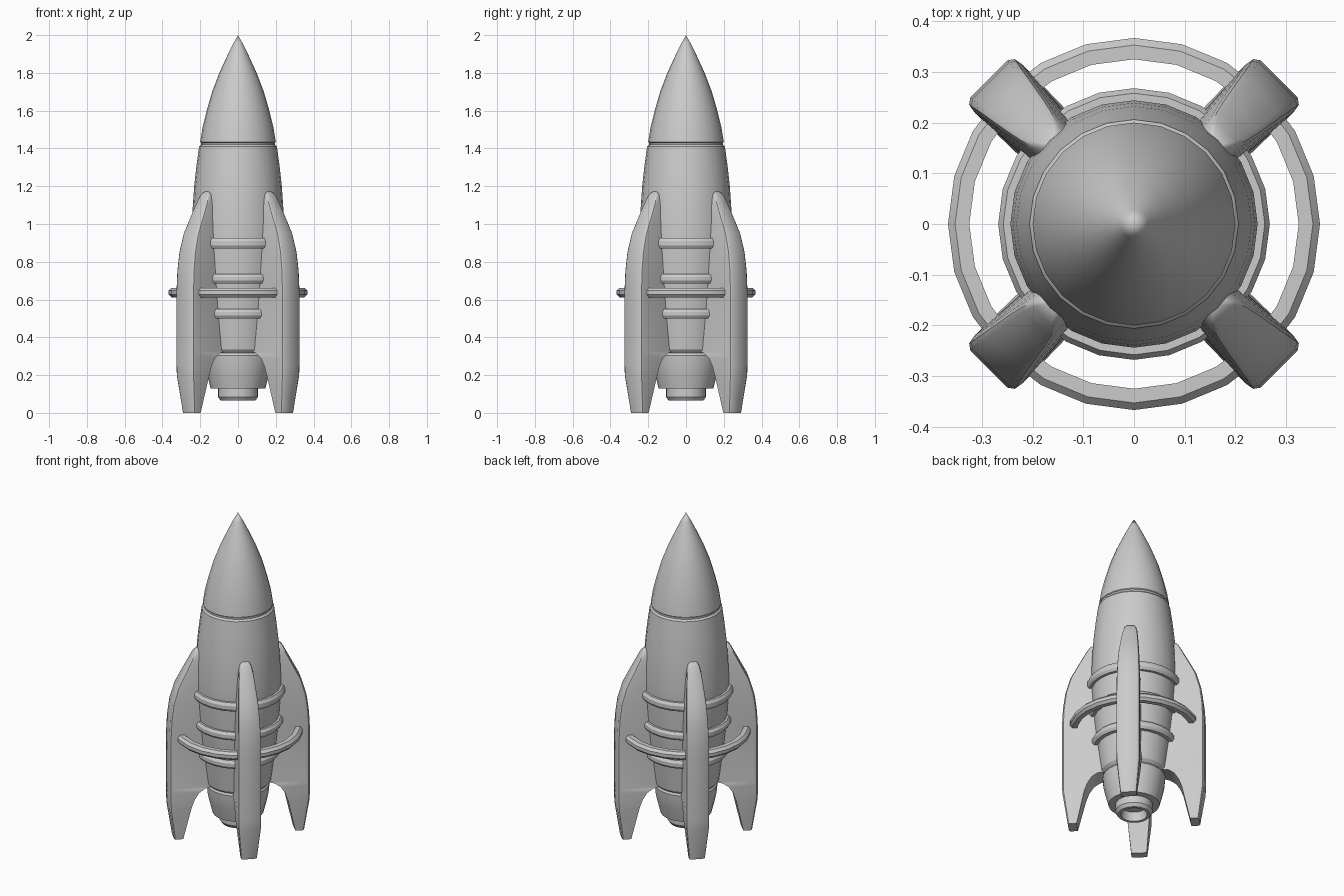
import bpy, bmesh, math
from mathutils import Matrix

SEGMENTS = 24

old = bpy.data.objects.get("Cube")
if old:
    bpy.data.objects.remove(old, do_unlink=True)

# Single flat colour
grey = bpy.data.materials.new("plain grey")
grey.use_nodes = True
colour = (0.6, 0.6, 0.6, 1)
grey.diffuse_color = colour
grey.node_tree.nodes["Principled BSDF"].inputs["Base Color"].default_value = colour


def finish(bm, name, angle=30):
    bmesh.ops.recalc_face_normals(bm, faces=bm.faces)
    mesh = bpy.data.meshes.new(name)
    bm.to_mesh(mesh)
    bm.free()
    mesh.materials.append(grey)
    obj = bpy.data.objects.new(name, mesh)
    bpy.context.collection.objects.link(obj)
    bpy.ops.object.select_all(action='DESELECT')
    obj.select_set(True)
    bpy.context.view_layer.objects.active = obj
    bpy.ops.object.shade_smooth_by_angle(angle=math.radians(angle))
    return obj


def lathe(name, profile, closed=False):
    """Turn a (radius, height) profile around the z axis."""
    bm = bmesh.new()
    verts = [bm.verts.new((r, 0, z)) for r, z in profile]
    edges = [bm.edges.new(pair) for pair in zip(verts, verts[1:])]
    if closed:
        edges.append(bm.edges.new((verts[-1], verts[0])))
    bmesh.ops.spin(bm, geom=verts + edges, cent=(0, 0, 0), axis=(0, 0, 1),
                   angle=math.tau, steps=SEGMENTS, use_duplicate=False)
    bmesh.ops.remove_doubles(bm, verts=bm.verts, dist=0.0005)
    return finish(bm, name)


def ring(name, inner, outer, z, height, chamfer):
    """Band with both outer corners chamfered."""
    h = height / 2
    flat = outer - chamfer
    lathe(name, [(inner, z + h), (flat, z + h), (outer, z + h * 0.4),
                 (outer, z - h * 0.4), (flat, z - h), (inner, z - h)], closed=True)


# Nose cone
lathe("nose_cone", [(0, 2), (0.028, 1.95), (0.055, 1.895), (0.1, 1.797), (0.137, 1.7),
                    (0.166, 1.6), (0.188, 1.51), (0.2, 1.435), (0.19, 1.427), (0, 1.427)])

# Hull, with a narrow neck under the nose and a tucked-in base
lathe("hull", [(0, 1.43), (0.196, 1.43), (0.196, 1.42), (0.206, 1.41), (0.221, 1.3),
               (0.232, 1.2), (0.239, 1.1), (0.244, 1), (0.244, 0.9), (0.231, 0.7),
               (0.213, 0.53), (0.188, 0.335), (0.17, 0.315), (0, 0.315)])

# Engine bell and hollow exhaust
lathe("engine_bell", [(0, 0.32), (0.17, 0.32), (0.179, 0.305), (0.174, 0.25),
                      (0.163, 0.2), (0.145, 0.13), (0.1, 0.13)])
lathe("exhaust", [(0.1, 0.14), (0.106, 0.13), (0.106, 0.085), (0.092, 0.065),
                  (0.075, 0.065), (0.068, 0.12), (0, 0.12)])

# Hull bands and the wide hoop through the fins
ring("upper_band", 0.22, 0.268, 0.898, 0.054, 0.01)
ring("middle_band", 0.21, 0.256, 0.71, 0.05, 0.01)
ring("lower_band", 0.19, 0.241, 0.525, 0.05, 0.01)
ring("fin_hoop", 0.325, 0.367, 0.637, 0.05, 0.014)

# Fin sections: height, inner reach, outer reach, half thickness
FIN = [(0, 0.323, 0.374, 0.046), (0.2, 0.278, 0.404, 0.066), (0.25, 0.26, 0.405, 0.067),
       (0.29, 0.235, 0.405, 0.067), (0.315, 0.2, 0.405, 0.067), (0.325, 0.15, 0.405, 0.067),
       (0.65, 0.15, 0.405, 0.067), (0.75, 0.15, 0.4, 0.066), (0.85, 0.15, 0.387, 0.063),
       (0.95, 0.15, 0.358, 0.058), (1.05, 0.15, 0.307, 0.049), (1.11, 0.15, 0.276, 0.042),
       (1.15, 0.15, 0.256, 0.033), (1.165, 0.15, 0.244, 0.023), (1.172, 0.15, 0.232, 0.012)]


def fin(name, degrees):
    """Loft the fin sections, then turn the fin to its place."""
    bm = bmesh.new()
    loops = []
    for z, inner, outer, t in FIN:
        # slightly thinner at the root, bevelled on the outer edge
        root = t * (0.8 if inner < 0.2 else 0.95)
        half = [(inner, root), (outer - t * 0.42, t),
                (outer - t * 0.13, t * 0.95), (outer, t * 0.77)]
        outline = half + [(u, -v) for u, v in reversed(half)]
        loops.append([bm.verts.new((u, v, z)) for u, v in outline])
    for low, high in zip(loops, loops[1:]):
        for i in range(len(low)):
            j = (i + 1) % len(low)
            bm.faces.new((low[i], low[j], high[j], high[i]))
    bm.faces.new(loops[0])
    bm.faces.new(loops[-1])
    bm.transform(Matrix.Rotation(math.radians(degrees), 4, 'Z'))
    finish(bm, name, 36)


for name, degrees in [("back_left_fin", 45), ("back_right_fin", 135),
                      ("front_right_fin", 225), ("front_left_fin", 315)]:
    fin(name, degrees)
